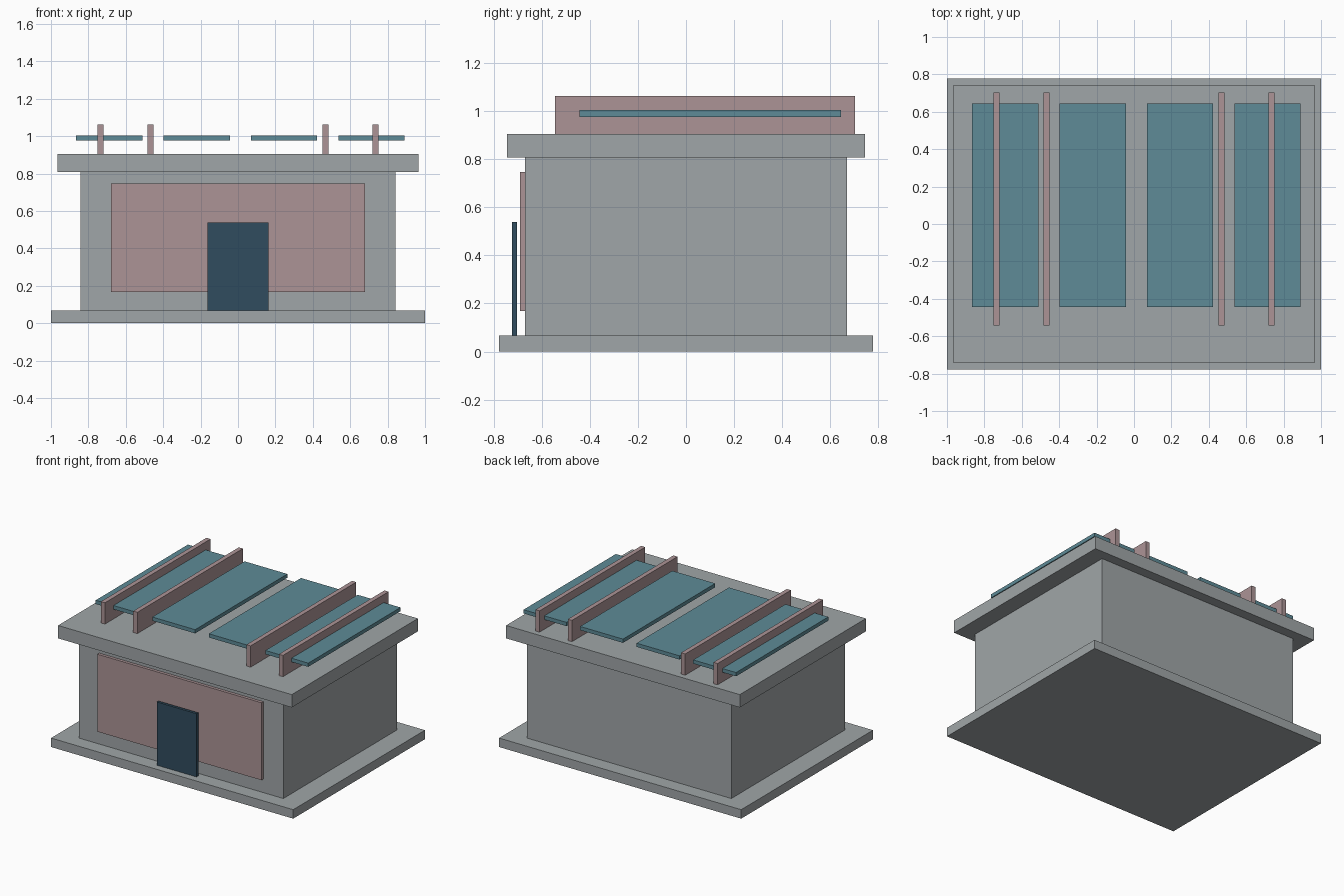
import bpy

if "Cube" in bpy.data.objects:
    bpy.data.objects.remove(bpy.data.objects["Cube"])


def material(name, rgb):
    """Flat material from sRGB 0-255 values, stored as linear."""
    def linear(v):
        v /= 255
        return v / 12.92 if v <= 0.04045 else ((v + 0.055) / 1.055) ** 2.4
    mat = bpy.data.materials.new(name)
    mat.diffuse_color = (*[linear(v) for v in rgb], 1)
    mat.use_nodes = True
    mat.node_tree.nodes["Principled BSDF"].inputs["Base Color"].default_value = mat.diffuse_color
    return mat


def box(name, xs, ys, zs, mat):
    """Box spanning the given (low, high) range on each axis."""
    bpy.ops.mesh.primitive_cube_add(size=1, location=[sum(r) / 2 for r in (xs, ys, zs)])
    obj = bpy.context.object
    obj.name = name
    obj.scale = [r[1] - r[0] for r in (xs, ys, zs)]
    bpy.ops.object.transform_apply(location=False, rotation=False, scale=True)
    obj.data.materials.append(mat)
    return obj


concrete = material("concrete grey", (160, 166, 168))
rose = material("dusty rose", (172, 148, 150))
teal = material("solar teal", (94, 139, 151))
navy = material("dark blue", (48, 76, 94))

# Building shell
box("base_slab", (-1, 1), (-0.777, 0.777), (0, 0.067), concrete)
box("walls", (-0.843, 0.843), (-0.669, 0.669), (0.067, 0.808), concrete)
box("roof_slab", (-0.965, 0.965), (-0.744, 0.744), (0.808, 0.904), concrete)

# Front: facade panel and the door standing just ahead of it
box("facade_panel", (-0.678, 0.678), (-0.691, -0.669), (0.168, 0.746), rose)
box("door", (-0.164, 0.164), (-0.723, -0.703), (0.067, 0.539), navy)

# Roof beams, mirrored left and right
for x in (-0.735, -0.468, 0.468, 0.735):
    box("roof_beam", (x - 0.017, x + 0.017), (-0.544, 0.702), (0.904, 1.063), rose)

# Evenly spaced solar panels raised above the roof
for i in range(4):
    x = -0.688 + i * 0.467
    box("solar_panel", (x - 0.177, x + 0.177), (-0.443, 0.645), (0.976, 1.004), teal)
